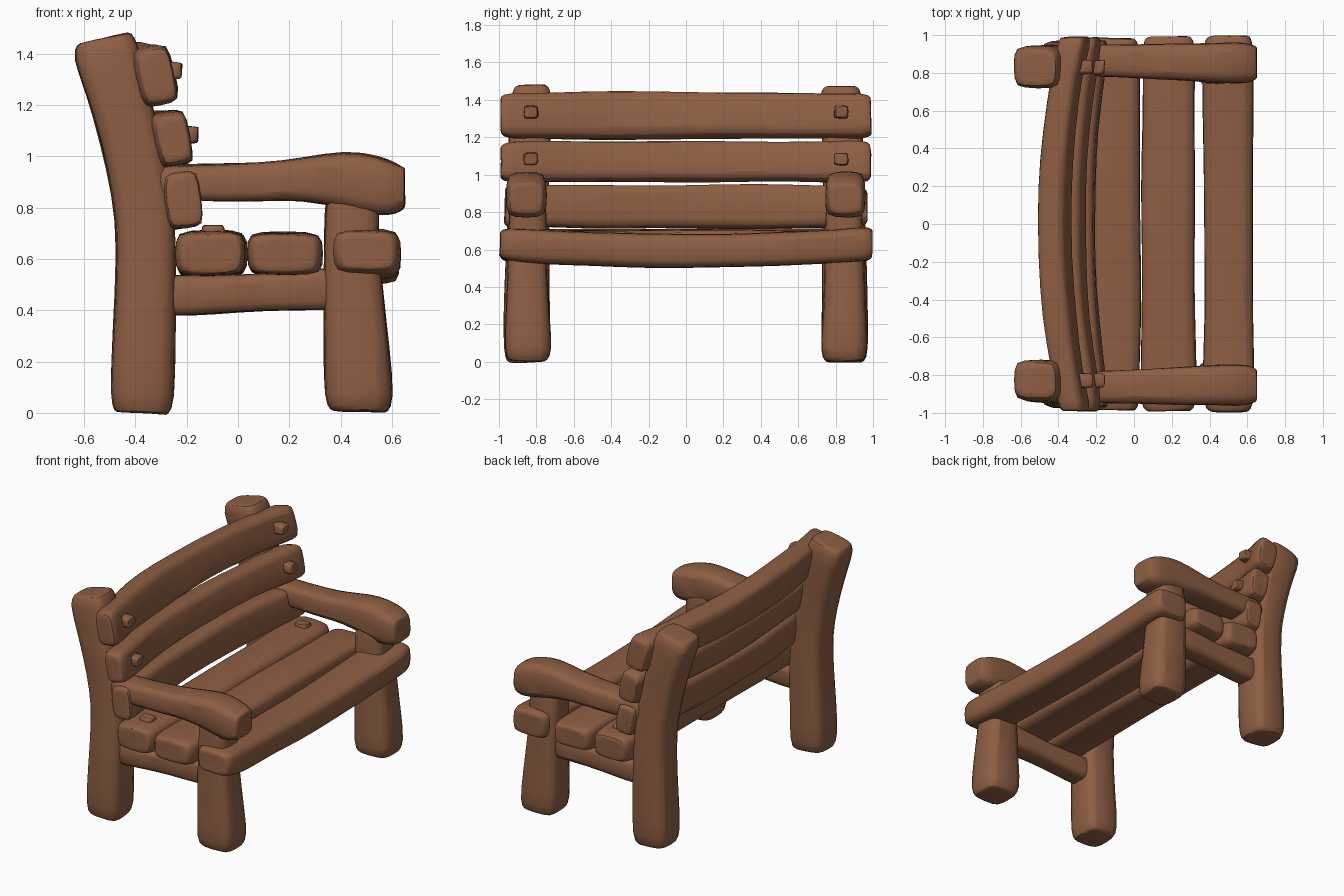
import bpy, bmesh, math, random
from mathutils import Vector

random.seed(4)
cube = bpy.data.objects.get("Cube")
if cube:
    bpy.data.objects.remove(cube)

wood = bpy.data.materials.new("brown wood")
wood.use_nodes = True
BROWN = (0.27, 0.112, 0.056, 1)
wood.diffuse_color = BROWN
wood.node_tree.nodes["Principled BSDF"].inputs["Base Color"].default_value = BROWN


def beam(name, axis, stations, tilt=0.0, cap=0.04, wobble=0.006, lean=(0, 0)):
    """Sweep a chamfered rectangle along an axis.
    Station: (position, u low, u high, v low, v high); lean slants the two ends."""
    u, v = [(1, 2), (0, 2), (0, 1)][axis]
    direction = 1 if stations[-1][0] > stations[0][0] else -1
    rings = []
    for i, (p, a, b, c, d) in enumerate(stations):
        cu, cv, hu, hv = (a + b) / 2, (c + d) / 2, (b - a) / 2, (d - c) / 2
        if i == 0:
            rings.append((p, cu, cv, hu * 0.8, hv * 0.8, lean[0]))
            rings.append((p + cap * direction, cu, cv, hu, hv, lean[0]))
        elif i == len(stations) - 1:
            rings.append((p - cap * direction, cu, cv, hu, hv, lean[1]))
            rings.append((p, cu, cv, hu * 0.8, hv * 0.8, lean[1]))
        else:
            rings.append((p, cu, cv, hu, hv, 0))

    bm = bmesh.new()
    loops = []
    for p, cu, cv, hu, hv, slant in rings:
        ch = 0.27 * min(hu, hv)
        corners = [(hu, hv - ch), (hu - ch, hv), (ch - hu, hv), (-hu, hv - ch),
                   (-hu, ch - hv), (ch - hu, -hv), (hu - ch, -hv), (hu, ch - hv)]
        ring = []
        for x, y in corners:
            co = Vector((0, 0, 0))
            co[axis] = p + slant * x
            co[u] = cu + x * math.cos(tilt) + y * math.sin(tilt)
            co[v] = cv - x * math.sin(tilt) + y * math.cos(tilt)
            co += Vector([random.uniform(-wobble, wobble) for _ in range(3)])
            ring.append(bm.verts.new(co))
        loops.append(ring)
    for r, s in zip(loops, loops[1:]):
        for k in range(8):
            n = (k + 1) % 8
            bm.faces.new((r[k], r[n], s[n], s[k]))
    # flat ends with a small inset so the subdivision keeps them blunt
    caps = [bm.faces.new(loops[0]), bm.faces.new(loops[-1])]
    bmesh.ops.recalc_face_normals(bm, faces=bm.faces)
    bmesh.ops.inset_individual(bm, faces=caps, thickness=0.15 * min(rings[0][3:5]))
    mesh = bpy.data.meshes.new(name)
    bm.to_mesh(mesh)
    bm.free()
    mesh.materials.append(wood)
    obj = bpy.data.objects.new(name, mesh)
    bpy.context.collection.objects.link(obj)
    sub = obj.modifiers.new("soften", "SUBSURF")
    sub.levels = sub.render_levels = 1
    bpy.ops.object.select_all(action="DESELECT")
    obj.select_set(True)
    bpy.context.view_layer.objects.active = obj
    bpy.ops.object.shade_smooth_by_angle(angle=math.radians(50))
    return obj


def plank(name, x, z, thick, tall, half, bow=0.0, sag=0.0, tilt=0.0):
    """Long board across the bench, bowed back and sagging toward the middle."""
    stations = []
    for t in (-1, -0.8, -0.5, -0.2, 0.2, 0.5, 0.8, 1):
        mid = 1 - t * t
        cx, cz = x - bow * mid, z - sag * mid
        w = thick / 2 + random.uniform(-0.006, 0.006)
        h = tall / 2 + random.uniform(-0.01, 0.006)
        stations.append((t * half, cx - w, cx + w, cz - h, cz + h))
    beam(name, 1, stations, tilt, cap=0.03)


def mirrored(name, axis, stations, **options):
    """Build a left part and its right twin across the y = 0 plane."""
    for label, side in (("left", 1), ("right", -1)):
        flipped = []
        for p, a, b, c, d in stations:
            if axis == 0:
                a, b = sorted((a * side, b * side))
            else:
                c, d = sorted((c * side, d * side))
            flipped.append((p, a, b, c, d))
        beam(label + "_" + name, axis, flipped, **options)


# Legs
mirrored("back_leg", 2, [
    (0.0, -0.505, -0.245, 0.72, 0.98), (0.3, -0.49, -0.24, 0.725, 0.975),
    (0.65, -0.47, -0.24, 0.73, 0.96), (0.85, -0.49, -0.255, 0.73, 0.955),
    (1.05, -0.535, -0.29, 0.73, 0.95), (1.25, -0.595, -0.345, 0.72, 0.945),
    (1.46, -0.65, -0.39, 0.71, 0.945)], lean=(-0.06, 0.22))
mirrored("front_leg", 2, [
    (0.005, 0.335, 0.61, 0.715, 0.975), (0.25, 0.335, 0.59, 0.73, 0.965),
    (0.5, 0.335, 0.565, 0.745, 0.955), (0.72, 0.335, 0.545, 0.74, 0.95),
    (0.9, 0.34, 0.56, 0.75, 0.94)])

# Armrests and side rails
mirrored("armrest", 0, [
    (-0.32, 0.78, 0.95, 0.835, 0.97), (-0.1, 0.775, 0.95, 0.82, 0.97),
    (0.1, 0.765, 0.955, 0.825, 0.975), (0.25, 0.76, 0.96, 0.83, 0.995),
    (0.42, 0.745, 0.96, 0.795, 1.025), (0.55, 0.74, 0.965, 0.765, 1.0),
    (0.65, 0.745, 0.96, 0.775, 0.975)])
mirrored("side_rail", 0, [
    (-0.3, 0.765, 0.925, 0.375, 0.54), (-0.1, 0.77, 0.92, 0.385, 0.54),
    (0.12, 0.77, 0.92, 0.4, 0.545), (0.4, 0.765, 0.925, 0.395, 0.57)])

# Seat boards
plank("back_seat_board", -0.11, 0.62, 0.27, 0.18, 0.985, bow=-0.01)
plank("middle_seat_board", 0.183, 0.62, 0.285, 0.18, 0.99)
plank("front_seat_board", 0.5, 0.63, 0.27, 0.19, 0.995, sag=0.04)

# Backrest boards
plank("lower_back_board", -0.21, 0.83, 0.15, 0.23, 0.97, bow=0.075, tilt=-0.1)
plank("middle_back_board", -0.25, 1.07, 0.15, 0.215, 0.99, bow=0.09, tilt=-0.2)
plank("top_back_board", -0.315, 1.315, 0.15, 0.25, 0.99, bow=0.11, tilt=-0.22)

# Pegs
for label, x, z in (("top", -0.22, 1.335), ("middle", -0.155, 1.085)):
    mirrored(label + "_peg", 0, [
        (x - 0.1, 0.79, 0.87, z - 0.035, z + 0.035),
        (x, 0.79, 0.87, z - 0.035, z + 0.035)], cap=0.012, wobble=0.005)
mirrored("seat_peg", 2, [
    (0.65, -0.145, -0.05, 0.8, 0.88), (0.732, -0.145, -0.05, 0.8, 0.88)],
    cap=0.012, wobble=0.005)
